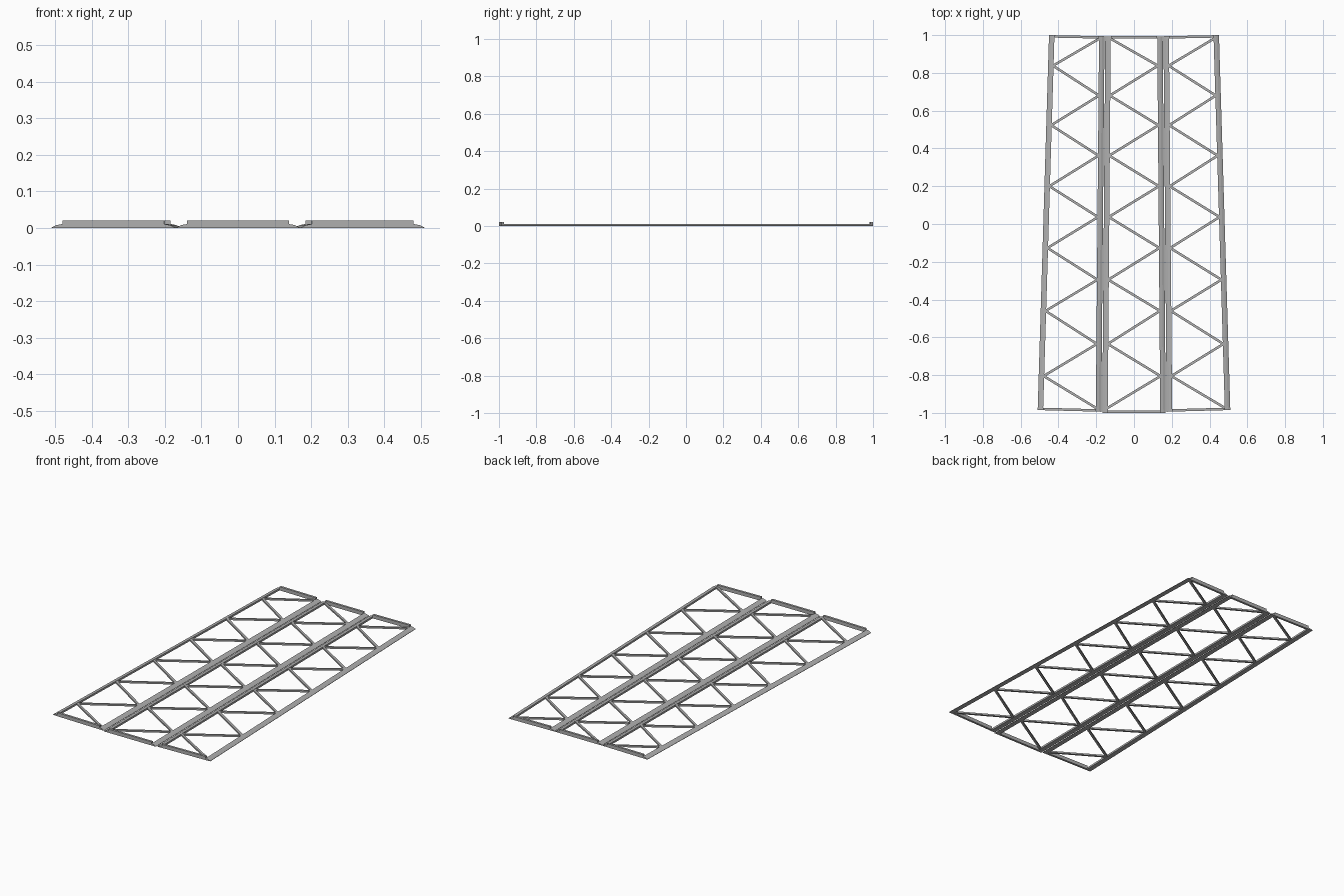
import bpy, bmesh
from mathutils import Vector

if "Cube" in bpy.data.objects:
    bpy.data.objects.remove(bpy.data.objects["Cube"])

grey = bpy.data.materials.new("steel grey")
grey.diffuse_color = (0.43, 0.43, 0.43, 1)
grey.use_nodes = True
grey.node_tree.nodes["Principled BSDF"].inputs["Base Color"].default_value = grey.diffuse_color


def prism(bm, a, b, profile):
    """Sweep a (sideways, height) profile along the ground line a -> b."""
    a, b = Vector(a), Vector(b)
    d = (b - a).normalized()
    side = Vector((d.y, -d.x))
    rings = []
    for p in (a, b):
        rings.append([bm.verts.new((p.x + side.x * u, p.y + side.y * u, z))
                      for u, z in profile])
    n = len(profile)
    bm.faces.new(rings[0])
    bm.faces.new(rings[1][::-1])
    for i in range(n):
        j = (i + 1) % n
        bm.faces.new((rings[0][i], rings[0][j], rings[1][j], rings[1][i]))


def finish(bm, name):
    bmesh.ops.recalc_face_normals(bm, faces=bm.faces)
    me = bpy.data.meshes.new(name)
    bm.to_mesh(me)
    bm.free()
    me.materials.append(grey)
    bpy.context.collection.objects.link(bpy.data.objects.new(name, me))


W = 0.029      # rail width
H = 0.011      # rail height
RAIL = [(0, 0), (W, 0), (W, H), (0.013, 0.008), (0, 0.002)]
BRACE = [(-0.0065, 0.001), (0.0065, 0.001), (0.0065, 0.010), (-0.0065, 0.010)]
PLATE = [(0, 0), (0.013, 0), (0.013, 0.021), (0, 0.021)]
NODES = [0.982, 0.838, 0.68, 0.523, 0.362, 0.2, 0.037,
         -0.127, -0.295, -0.46, -0.635, -0.805, -0.975]


def panel(name, left, right, start_left):
    """One tapered bay; left and right are its (front, back) outer corners."""
    (lf, lb), (rf, rb) = [[Vector(p) for p in s] for s in (left, right)]

    # side rails with sloping outer edges
    bm = bmesh.new()
    prism(bm, lf, lb, RAIL)
    prism(bm, rf, rb, [(-u, z) for u, z in RAIL])
    finish(bm, name + "_rails")

    # upright plates closing both ends between the rails
    bm = bmesh.new()
    for l, r, s in ((lf, rf, -1), (lb, rb, 1)):
        d = (r - l).normalized()
        prism(bm, l + d * W, r - d * W, [(u * s, z) for u, z in PLATE])
    finish(bm, name + "_end_plates")

    # zigzag bracing between the inner rail edges
    def node(i):
        y = NODES[i]
        on_left = (i % 2 == 0) == start_left
        f, b = (lf, lb) if on_left else (rf, rb)
        p = f.lerp(b, (y - f.y) / (b.y - f.y))
        return p + Vector(((W - 0.003) * (1 if on_left else -1), 0))

    bm = bmesh.new()
    for i in range(len(NODES) - 1):
        prism(bm, node(i), node(i + 1), BRACE)
    finish(bm, name + "_bracing")


# inner and outer edge lines, front to back
outer = [(0.51, -0.985), (0.45, 1.0)]
inner = [(0.173, -0.994), (0.156, 0.994)]
middle = [(0.168, -1.0), (0.152, 0.994)]


def flip(line):
    return [(-x, y) for x, y in line]


panel("left_panel", flip(outer), flip(inner), False)
panel("middle_panel", flip(middle), middle, True)
panel("right_panel", inner, outer, False)
